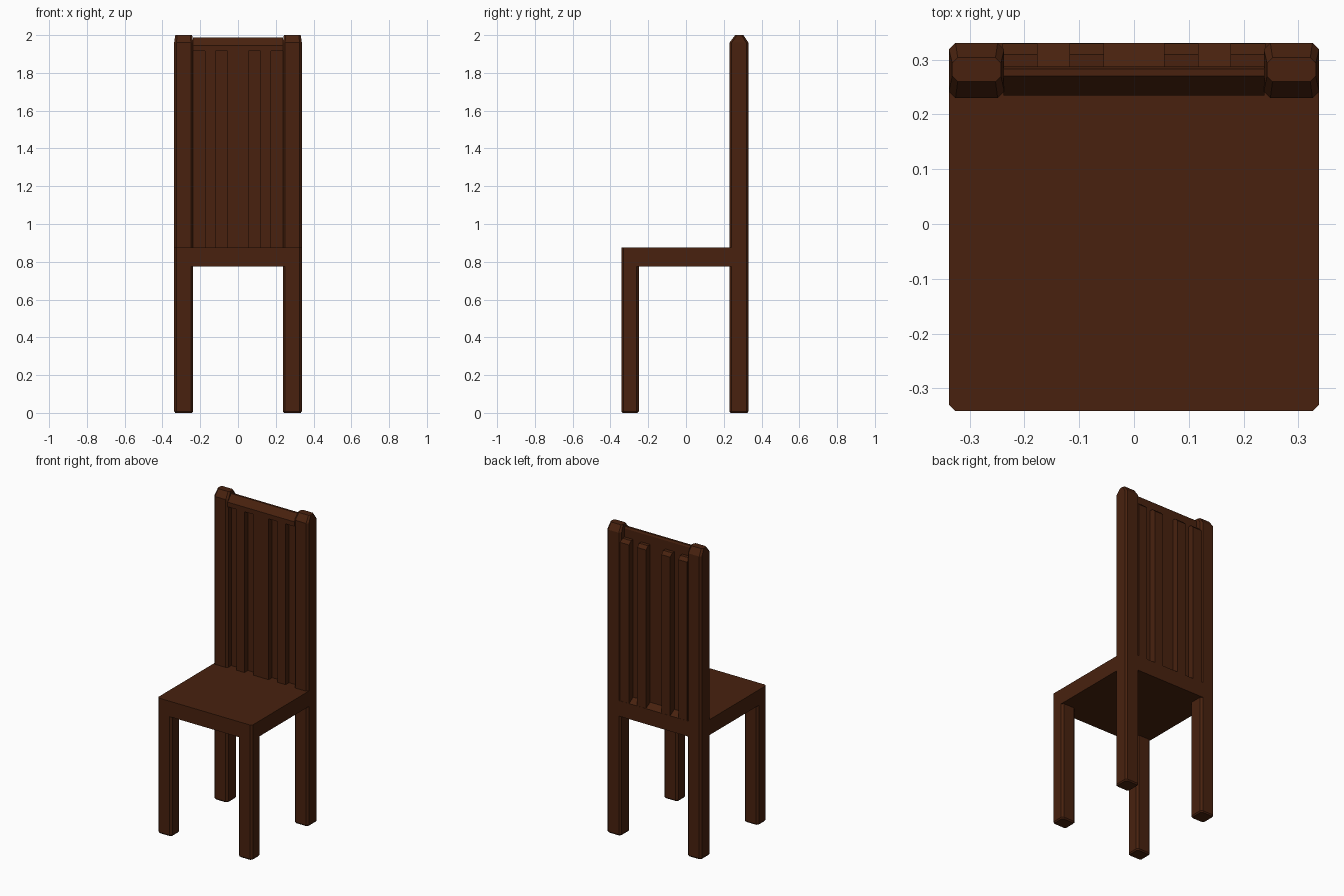
import bpy, bmesh

if "Cube" in bpy.data.objects:
    bpy.data.objects.remove(bpy.data.objects["Cube"])

wood = bpy.data.materials.new("dark brown wood")
wood.diffuse_color = (0.065, 0.0155, 0.0045, 1)
wood.use_nodes = True
wood.node_tree.nodes["Principled BSDF"].inputs["Base Color"].default_value = wood.diffuse_color


def loft(name, sections):
    """Stack of corner-cut rectangles: (z, x0, x1, y0, y1, cut)."""
    bm = bmesh.new()
    rings = []
    for z, x0, x1, y0, y1, c in sections:
        pts = [(x0 + c, y0), (x1 - c, y0), (x1, y0 + c), (x1, y1 - c),
               (x1 - c, y1), (x0 + c, y1), (x0, y1 - c), (x0, y0 + c)]
        rings.append([bm.verts.new((x, y, z)) for x, y in pts])
    for a, b in zip(rings, rings[1:]):
        for i in range(8):
            j = (i + 1) % 8
            bm.faces.new((a[i], a[j], b[j], b[i]))
    bm.faces.new(rings[0][::-1])
    bm.faces.new(rings[-1])
    return finish(name, bm)


def extrude_x(name, profile, x0, x1):
    """Side profile of (y, z) points swept across x."""
    bm = bmesh.new()
    a = [bm.verts.new((x0, y, z)) for y, z in profile]
    b = [bm.verts.new((x1, y, z)) for y, z in profile]
    n = len(a)
    for i in range(n):
        j = (i + 1) % n
        bm.faces.new((a[i], a[j], b[j], b[i]))
    bm.faces.new(a[::-1])
    bm.faces.new(b)
    return finish(name, bm)


def finish(name, bm):
    bmesh.ops.recalc_face_normals(bm, faces=bm.faces)
    me = bpy.data.meshes.new(name)
    bm.to_mesh(me)
    bm.free()
    me.materials.append(wood)
    ob = bpy.data.objects.new(name, me)
    bpy.context.collection.objects.link(ob)
    return ob


# Seat
loft("seat", [(0.775, -0.338, 0.338, -0.342, 0.331, 0.012),
              (0.875, -0.338, 0.338, -0.342, 0.331, 0.012)])

for side, s in (("left", -1), ("right", 1)):
    def xs(a, b):
        return sorted((s * a, s * b))
    # Front legs
    x0, x1 = xs(0.237, 0.338)
    loft("front_leg_" + side, [
        (0, x0 + .006, x1 - .006, -0.336, -0.257, .01),
        (0.008, x0, x1, -0.342, -0.25, .012),
        (0.78, x0, x1, -0.342, -0.25, .012)])
    # Back posts with sloped tops
    loft("back_post_" + side, [
        (0, x0 + .006, x1 - .006, 0.236, 0.325, .01),
        (0.008, x0, x1, 0.23, 0.331, .012),
        (1.96, x0, x1, 0.23, 0.331, .012),
        (2.0, x0 + .006, x1 - .006, 0.26, 0.304, .01)])
    # Slats, set towards the rear
    for i, (a, b) in enumerate(((0.055, 0.118), (0.176, 0.24))):
        x0, x1 = xs(a, b)
        extrude_x(f"back_slat_{side}_{i + 1}",
                  [(0.27, 0.86), (0.33, 0.86), (0.33, 1.90),
                   (0.31, 1.92), (0.27, 1.92)], x0, x1)

# Forward panels between the slats, with a sloped ledge at the rear foot
panel = [(0.235, 0.86), (0.33, 0.86), (0.33, 0.875), (0.288, 0.90),
         (0.288, 1.93), (0.235, 1.93)]
for name, x0, x1 in (("left", -0.176, -0.118), ("centre", -0.055, 0.055),
                     ("right", 0.118, 0.176)):
    extrude_x("back_panel_" + name, panel, x0, x1)

# Top rail with sloped front
extrude_x("top_rail", [(0.235, 1.915), (0.288, 1.915), (0.288, 1.975),
                       (0.283, 1.987), (0.27, 1.987), (0.235, 1.945)],
          -0.238, 0.238)
